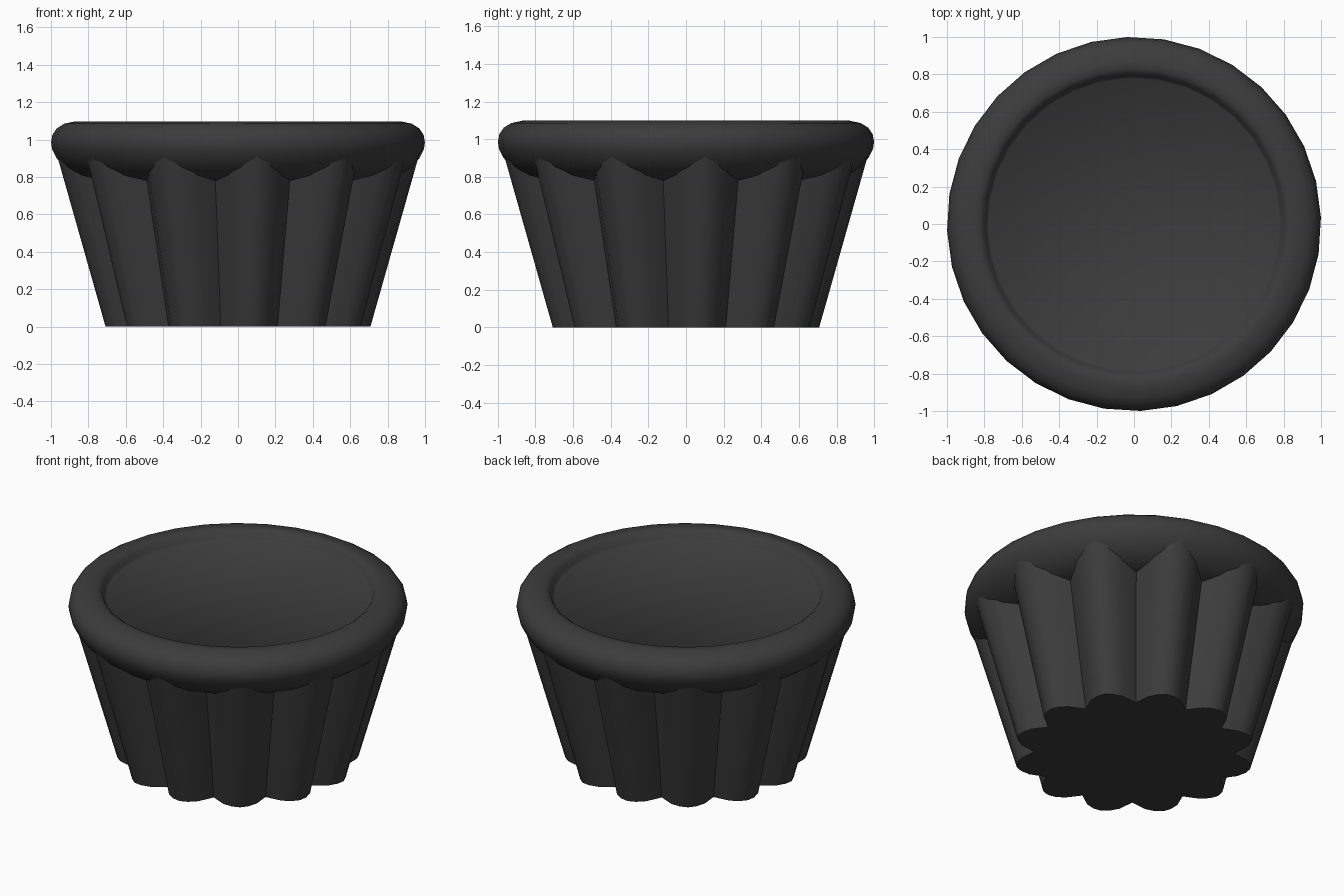
import bpy, bmesh
from math import radians, sin, cos, pi

if "Cube" in bpy.data.objects:
    bpy.data.objects.remove(bpy.data.objects["Cube"])

mat = bpy.data.materials.new("dark_grey")
mat.diffuse_color = (0.045, 0.045, 0.045, 1)
mat.use_nodes = True
mat.node_tree.nodes["Principled BSDF"].inputs["Base Color"].default_value = mat.diffuse_color


def finish(bm, name, angle):
    bmesh.ops.recalc_face_normals(bm, faces=bm.faces)
    me = bpy.data.meshes.new(name)
    bm.to_mesh(me)
    bm.free()
    me.materials.append(mat)
    ob = bpy.data.objects.new(name, me)
    bpy.context.collection.objects.link(ob)
    bpy.ops.object.select_all(action='DESELECT')
    ob.select_set(True)
    bpy.context.view_layer.objects.active = ob
    bpy.ops.object.shade_smooth_by_angle(angle=radians(angle))
    return ob


def bridge(bm, a, b):
    n = len(a)
    for i in range(n):
        j = (i + 1) % n
        bm.faces.new((a[i], a[j], b[j], b[i]))


# Fluted cup: 12 rounded ridges with sharp valleys, flaring upward
flute = [(0, .59), (6.5, .668), (11, .70), (15, .712), (19, .70), (23.5, .668)]
bm = bmesh.new()
rings = []
for z in (0, .91):
    s = 1 + .4 * z
    ring = []
    for k in range(12):
        for deg, r in flute:
            a = radians(21 + 30 * k + deg)
            ring.append(bm.verts.new((r * s * cos(a), r * s * sin(a), z)))
    rings.append(ring)
bridge(bm, *rings)
for ring in rings:
    bm.faces.new(ring)
finish(bm, "fluted_cup", 40)

# Rounded rim with a shallow recessed top, turned from a profile
profile = [(.70, .79), (.774, .78), (.87, .81), (.93, .853), (.97, .90), (.995, .95),
           (1.0, .985), (.993, 1.025), (.97, 1.06), (.93, 1.085), (.87, 1.098),
           (.83, 1.098), (.805, 1.08), (.79, 1.05), (.78, 1.04)]
SEG = 32
bm = bmesh.new()
rings = [[bm.verts.new((r * cos(2 * pi * i / SEG + radians(2)),
                        r * sin(2 * pi * i / SEG + radians(2)), z))
          for i in range(SEG)] for r, z in profile]
for a, b in zip(rings, rings[1:]):
    bridge(bm, a, b)
bm.faces.new(rings[0])
bm.faces.new(rings[-1])
finish(bm, "rim_and_top", 50)
